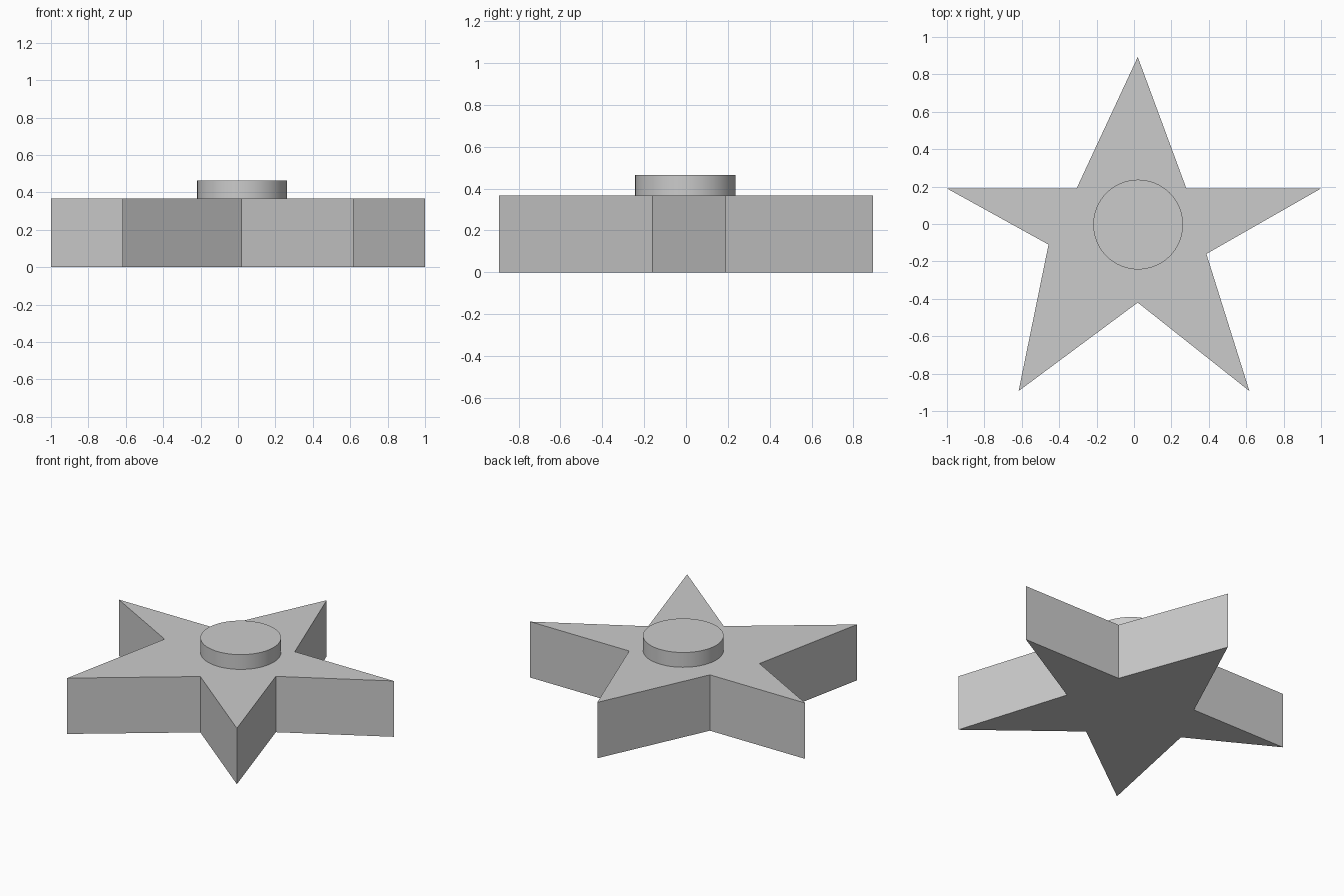
import bpy
import bmesh
import math

cube = bpy.data.objects.get("Cube")
if cube:
    bpy.data.objects.remove(cube, do_unlink=True)

# Single plain grey
grey = bpy.data.materials.new("light grey")
grey.use_nodes = True
color = (0.6, 0.6, 0.6, 1.0)
grey.diffuse_color = color
grey.node_tree.nodes["Principled BSDF"].inputs["Base Color"].default_value = color


def extrude_outline(name, outline, bottom, top):
    """Prism made from a counter-clockwise outline."""
    bm = bmesh.new()
    base = bm.faces.new([bm.verts.new((x, y, bottom)) for x, y in outline])
    result = bmesh.ops.extrude_face_region(bm, geom=[base], use_keep_orig=True)
    raised = [g for g in result["geom"] if isinstance(g, bmesh.types.BMVert)]
    bmesh.ops.translate(bm, verts=raised, vec=(0, 0, top - bottom))
    bmesh.ops.recalc_face_normals(bm, faces=bm.faces)
    mesh = bpy.data.meshes.new(name)
    bm.to_mesh(mesh)
    bm.free()
    mesh.materials.append(grey)
    obj = bpy.data.objects.new(name, mesh)
    bpy.context.collection.objects.link(obj)
    return obj


# Irregular five-pointed star slab
star = [
    (0.02, 0.893), (-0.307, 0.19), (-1.0, 0.19), (-0.457, -0.11),
    (-0.617, -0.893), (0.02, -0.42), (0.617, -0.893), (0.387, -0.16),
    (1.0, 0.19), (0.28, 0.19),
]
extrude_outline("star_body", star, 0.0, 0.367)

# Round boss on top, smooth around its rim
sides = 64
angles = [2 * math.pi * i / sides for i in range(sides)]
circle = [(0.022 + 0.24 * math.cos(a), -0.003 + 0.24 * math.sin(a)) for a in angles]
boss = extrude_outline("round_boss", circle, 0.367, 0.464)
bpy.ops.object.select_all(action="DESELECT")
boss.select_set(True)
bpy.context.view_layer.objects.active = boss
bpy.ops.object.shade_smooth_by_angle(angle=math.radians(30))
